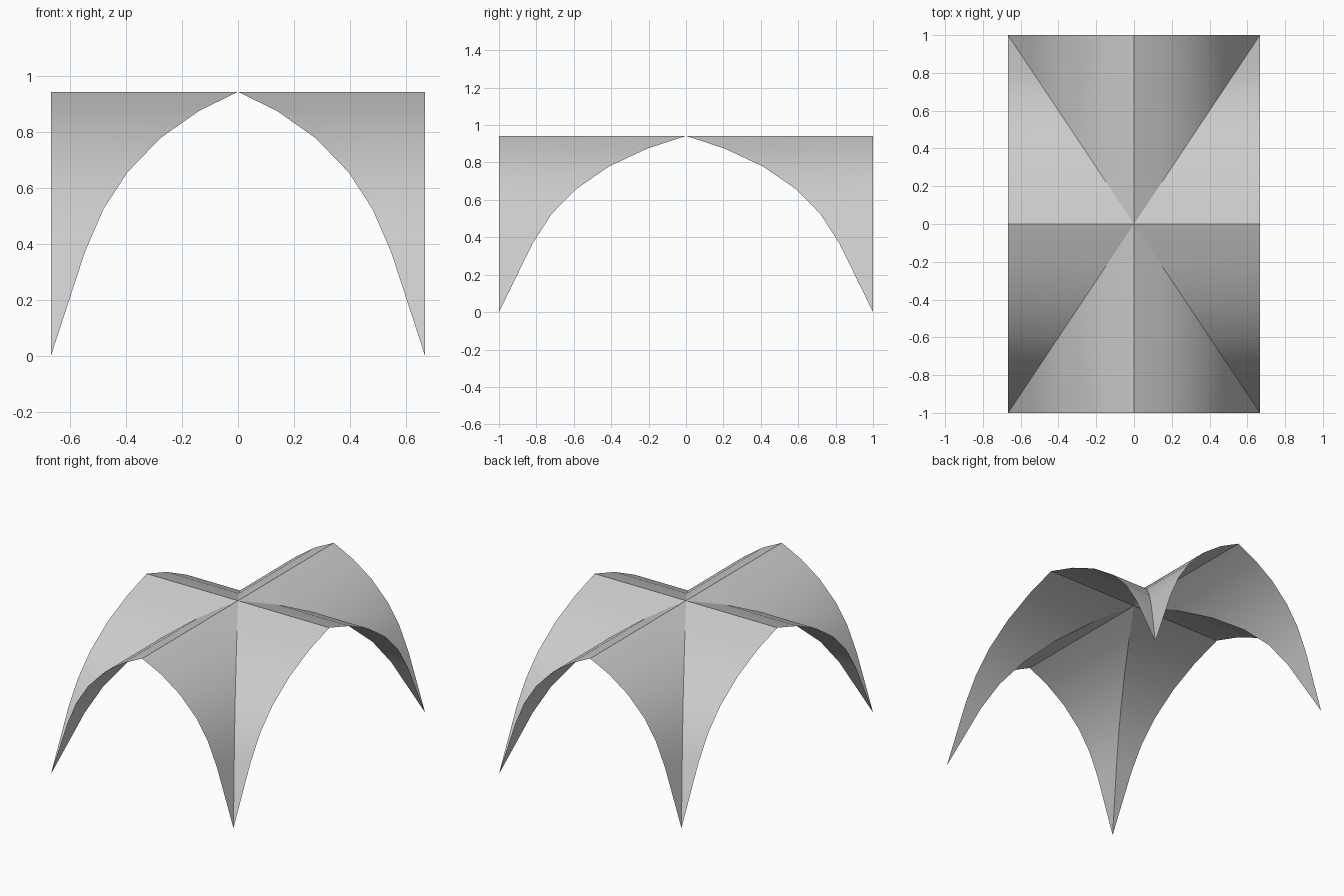
import bpy, bmesh, math
from mathutils import Vector

cube = bpy.data.objects.get("Cube")
if cube:
    bpy.data.objects.remove(cube, do_unlink=True)

HALF_X, HALF_Y = 0.667, 1.0
# Arch profile: (fraction of half span, height) from crown to foot
PROFILE = [(0, 0.942), (0.208, 0.874), (0.413, 0.778), (0.59, 0.656),
           (0.719, 0.524), (0.819, 0.369), (1, 0)]

grey = bpy.data.materials.new("stone grey")
grey.use_nodes = True
colour = (0.6, 0.6, 0.6, 1)
grey.diffuse_color = colour
grey.node_tree.nodes["Principled BSDF"].inputs["Base Color"].default_value = colour


def add_half_panel(bm, sx, sy, along_y):
    """Curved strips running from the diagonal groin out to an open arch."""
    def point(t, reach, z):
        u, v = (t, reach) if along_y else (reach, t)
        return bm.verts.new((sx * u * HALF_X, sy * v * HALF_Y, z))

    for (t0, z0), (t1, z1) in zip(PROFILE, PROFILE[1:]):
        corners = [point(t0, t0, z0), point(t0, 1, z0), point(t1, 1, z1)]
        if t1 < 1:
            corners.append(point(t1, t1, z1))
        bm.faces.new(corners)


# Groin vault canopy: two crossing barrel vaults meeting on the diagonals
bm = bmesh.new()
for sx in (-1, 1):
    for sy in (-1, 1):
        for along_y in (True, False):
            add_half_panel(bm, sx, sy, along_y)
bmesh.ops.remove_doubles(bm, verts=bm.verts, dist=0.0005)
bm.normal_update()
for face in bm.faces:
    if face.normal.dot(Vector((0, 0, 1))) < 0:
        face.normal_flip()

mesh = bpy.data.meshes.new("vault_canopy")
bm.to_mesh(mesh)
bm.free()
mesh.materials.append(grey)
canopy = bpy.data.objects.new("vault_canopy", mesh)
bpy.context.collection.objects.link(canopy)

# Smooth curves with crisp ridges and groins
bpy.ops.object.select_all(action='DESELECT')
canopy.select_set(True)
bpy.context.view_layer.objects.active = canopy
bpy.ops.object.shade_smooth_by_angle(angle=math.radians(28))
